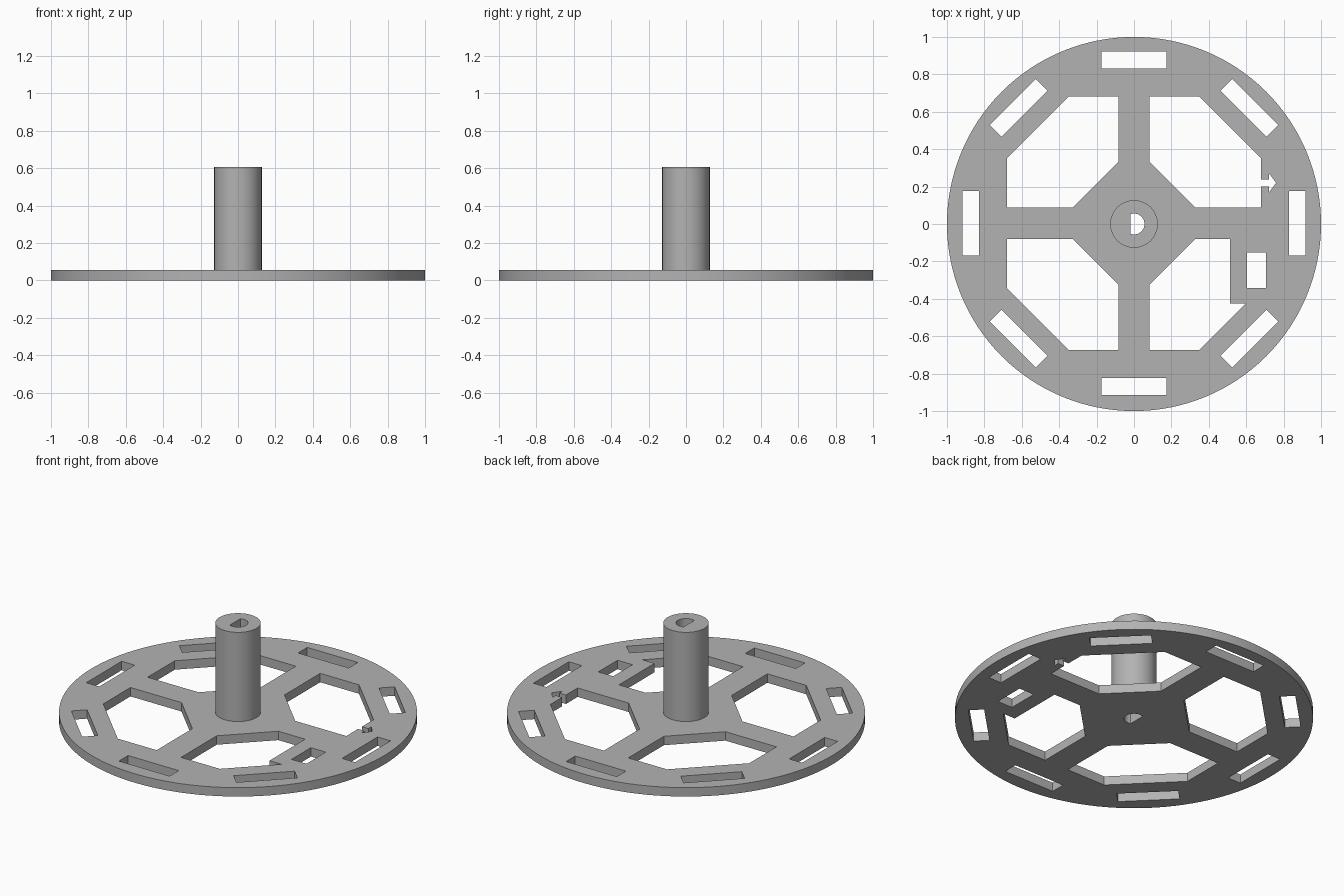
import bpy, bmesh, math

if "Cube" in bpy.data.objects:
    bpy.data.objects.remove(bpy.data.objects["Cube"])

PLATE_TOP, HUB_TOP = 0.055, 0.605
DY = 0.004  # the cut pattern sits slightly towards +y

grey = bpy.data.materials.new("light grey")
grey.diffuse_color = (0.45, 0.45, 0.45, 1)
grey.use_nodes = True
grey.node_tree.nodes["Principled BSDF"].inputs["Base Color"].default_value = grey.diffuse_color


def prisms(name, profiles, z0, z1):
    """One object holding a straight prism for each 2D outline."""
    bm = bmesh.new()
    for pts in profiles:
        face = bm.faces.new([bm.verts.new((x, y, z0)) for x, y in pts])
        ext = bmesh.ops.extrude_face_region(bm, geom=[face], use_keep_orig=True)
        verts = [v for v in ext["geom"] if isinstance(v, bmesh.types.BMVert)]
        bmesh.ops.translate(bm, verts=verts, vec=(0, 0, z1 - z0))
    bmesh.ops.recalc_face_normals(bm, faces=bm.faces[:])
    mesh = bpy.data.meshes.new(name)
    bm.to_mesh(mesh)
    bm.free()
    mesh.materials.append(grey)
    ob = bpy.data.objects.new(name, mesh)
    bpy.context.collection.objects.link(ob)
    return ob


def arc(r, a0, a1, n):
    return [(r * math.cos(a0 + (a1 - a0) * i / n), r * math.sin(a0 + (a1 - a0) * i / n))
            for i in range(n + 1)]


def rect(x0, x1, y0, y1):
    return [(x0, y0), (x1, y0), (x1, y1), (x0, y1)]


def turn(pts, a):
    c, s = math.cos(a), math.sin(a)
    return [(x * c - y * s, x * s + y * c) for x, y in pts]


def boolean(ob, other, operation):
    other.hide_render = True
    mod = ob.modifiers.new(operation.lower(), 'BOOLEAN')
    mod.object, mod.operation, mod.solver = other, operation, 'EXACT'
    bpy.context.view_layer.objects.active = ob
    bpy.ops.object.modifier_apply(modifier=mod.name)
    bpy.data.objects.remove(other)


# Disc and hub
wheel = prisms("spoked_wheel_with_hub", [arc(1, 0, math.tau, 128)[:-1]], 0, PLATE_TOP)
hub = prisms("hub", [arc(0.127, 0, math.tau, 64)[:-1]], 0.02, HUB_TOP)
boolean(wheel, hub, 'UNION')

# Eight rim slots
cuts = [turn(rect(0.828, 0.917, -0.173, 0.173), i * math.pi / 4) for i in range(8)]

# Four windows between the spokes
a, b, c, d = 0.083, 0.33, 0.348, 0.678
inner = [(a, d), (a, b), (b, a)]
plain = inner + [(d, a), (d, c), (c, d)]
arrow = [(d, 0.197), (0.722, 0.197), (0.722, 0.166), (0.76, 0.216),
         (0.722, 0.266), (0.722, 0.234), (d, 0.234)]
cuts.append(inner + [(d, a)] + arrow + [(d, c), (c, d)])          # with arrow notch
cuts.append([(-x, y) for x, y in plain])
cuts.append([(-x, -y) for x, y in plain])
block = inner + [(0.513, a), (0.513, 0.43), (0.596, 0.43), (c, d)]  # with mounting block
cuts.append([(x, -y) for x, y in block])

# Slot through the mounting block
cuts.append(rect(0.604, 0.706, -0.345, -0.157))
cuts = [[(x, y + DY) for x, y in p] for p in cuts]
boolean(wheel, prisms("plate_cutter", cuts, -0.1, 0.2), 'DIFFERENCE')

# D-shaped shaft bore
half = math.acos(-0.02 / 0.056)
boolean(wheel, prisms("bore_cutter", [arc(0.056, -half, half, 32)], -0.1, 1), 'DIFFERENCE')

bpy.ops.object.select_all(action='DESELECT')
wheel.select_set(True)
bpy.context.view_layer.objects.active = wheel
bpy.ops.object.shade_smooth_by_angle(angle=math.radians(30))
